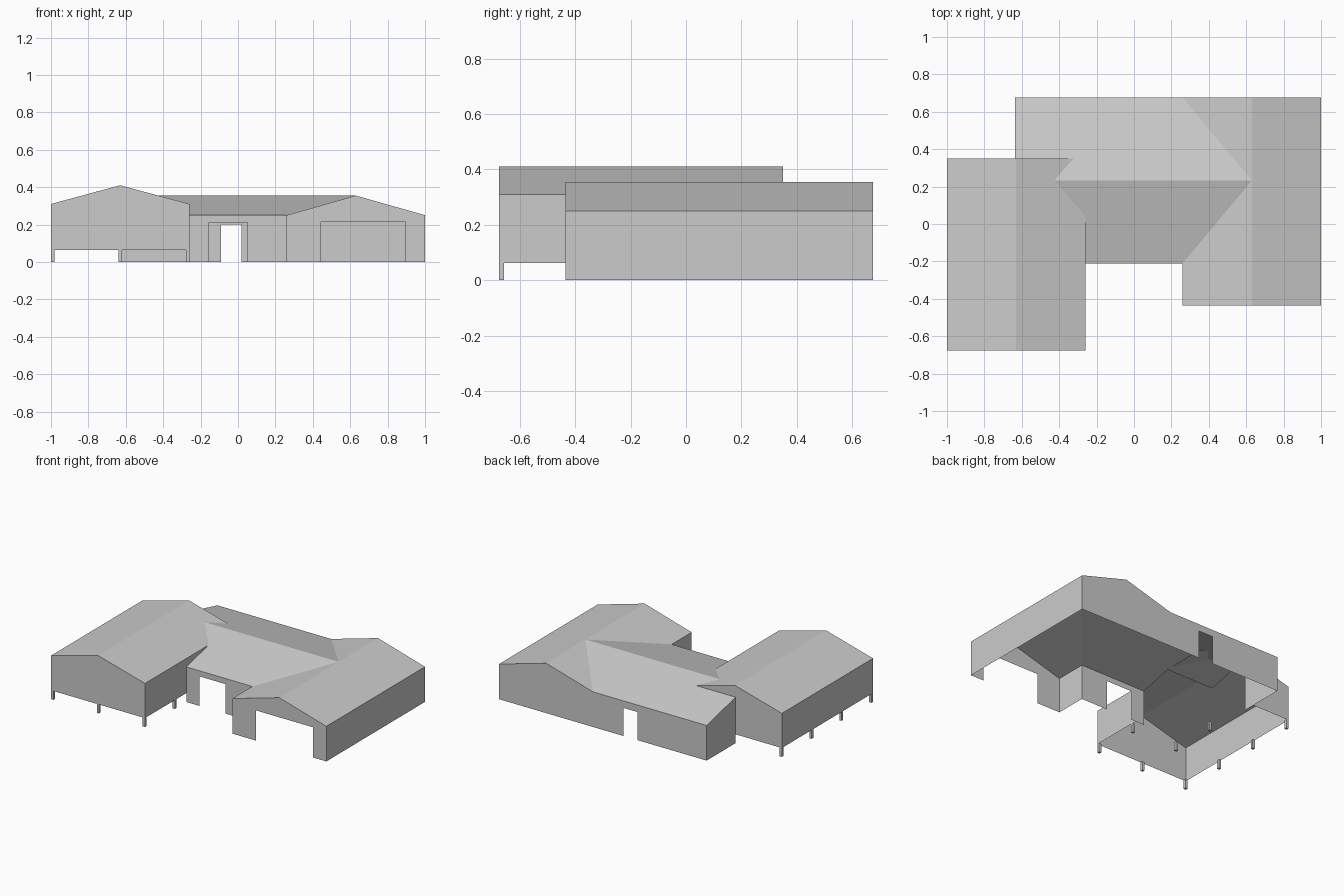
import bpy
from mathutils import Vector

cube = bpy.data.objects.get("Cube")
if cube:
    bpy.data.objects.remove(cube, do_unlink=True)

# Single plain grey for the whole house
grey = bpy.data.materials.new("plain_grey")
grey.use_nodes = True
colour = (0.6, 0.6, 0.6, 1)
grey.diffuse_color = colour
grey.node_tree.nodes["Principled BSDF"].inputs["Base Color"].default_value = colour

UP, FRONT, BACK = (0, 0, 1), (0, -1, 0), (0, 1, 0)
LEFT, RIGHT = (1, 0, 0), (-1, 0, 0)


def sheets(name, panels):
    """Build one object from (outward direction, corner points) panels."""
    verts, faces = [], []
    for outward, pts in panels:
        pts = [Vector(p) for p in pts]
        normal = Vector()
        for a, b in zip(pts, pts[1:] + pts[:1]):
            normal += a.cross(b)
        if normal.dot(Vector(outward)) < 0:
            pts.reverse()
        faces.append(range(len(verts), len(verts) + len(pts)))
        verts += pts
    mesh = bpy.data.meshes.new(name)
    mesh.from_pydata([tuple(v) for v in verts], [], [list(f) for f in faces])
    mesh.materials.append(grey)
    obj = bpy.data.objects.new(name, mesh)
    bpy.context.collection.objects.link(obj)
    return obj


def at_y(y, profile):
    return [(x, y, z) for x, z in profile]


def at_x(x, profile):
    return [(x, y, z) for y, z in profile]


def doorway(x0, x1, top):
    """Profile points that notch a ground-level opening, running from x0 to x1."""
    return [(x0, 0), (x0, top), (x1, top), (x1, 0)]


# Main dimensions
east, west = 1.0, -0.635          # ends of the hall
inner = 0.26                      # inner side of each wing
back, court, wing_front = 0.675, -0.21, -0.435
eave, ridge = 0.25, 0.355
wing_x = (east + inner) / 2       # wing ridge
hall_y = (back + court) / 2       # hall ridge
far, porch_front, porch_back = -1.0, -0.675, 0.35
base, high_eave, high_ridge = 0.063, 0.31, 0.41
mid = (far - inner) / 2           # raised block ridge


def hall_z(y):
    return ridge - (ridge - eave) * abs(y - hall_y) / (back - hall_y)


def raised_z(x):
    return high_ridge - (high_ridge - high_eave) * abs(x - mid) / (mid - far)


def raised_x(z):
    """Where the inner slope of the raised roof reaches height z."""
    return mid + (high_ridge - z) / (high_ridge - high_eave) * (mid - far)


# Walls of the hall and garage wing
cut_z = hall_z(porch_back)
sheets("hall_walls", [
    (BACK, at_y(back, [(west, 0)] + doorway(-0.09, 0.02, 0.2) +
                [(east, 0), (east, eave), (wing_x, ridge), (inner, eave), (west, eave)])),
    (FRONT, at_y(court, [(-inner, 0)] + doorway(-0.155, 0.05, 0.21) +
                 [(inner, 0), (inner, eave), (-inner, eave)])),
    (FRONT, at_y(wing_front, [(inner, 0)] + doorway(0.445, 0.895, 0.215) +
                 [(east, 0), (east, eave), (wing_x, ridge), (inner, eave)])),
    (LEFT, at_x(east, [(wing_front, 0), (back, 0), (back, eave), (wing_front, eave)])),
    (RIGHT, at_x(inner, [(wing_front, 0), (court, 0), (court, eave), (wing_front, eave)])),
    (RIGHT, at_x(west, [(porch_back, 0), (back, 0), (back, eave), (porch_back, cut_z)])),
])

# Roof of the hall and garage wing, meeting in two valleys
meet = (wing_x, hall_y, ridge)
step_y = 0.025
step_z = hall_z(step_y)
sheets("hall_roof", [
    (UP, [(east, wing_front, eave), (east, back, eave),
          (wing_x, back, ridge), (wing_x, wing_front, ridge)]),
    (UP, [(inner, wing_front, eave), (inner, court, eave), meet,
          (wing_x, wing_front, ridge)]),
    (UP, [(inner, back, eave), meet, (wing_x, back, ridge)]),
    (UP, [(inner, back, eave), meet, (west, hall_y, ridge), (west, back, eave)]),
    (UP, [(-inner, court, eave), (inner, court, eave), meet, (west, hall_y, ridge),
          (west, step_y, step_z), (-inner, step_y, step_z)]),
])

# Raised block: gabled walls, cut where they run into the hall
gable_top = [(-inner, high_eave), (mid, high_ridge), (far, high_eave)]
sheets("raised_walls", [
    (FRONT, at_y(porch_front, [(far, base), (-inner, base)] + gable_top)),
    (BACK, at_y(porch_back, [(far, base), (west, base), (west, cut_z),
                             (raised_x(cut_z), cut_z), (mid, high_ridge),
                             (far, high_eave)])),
    (RIGHT, at_x(far, [(porch_front, base), (porch_back, base),
                       (porch_back, high_eave), (porch_front, high_eave)])),
    (LEFT, at_x(-inner, [(porch_front, base), (court, base), (court, eave),
                         (step_y, step_z), (step_y, high_eave),
                         (porch_front, high_eave)])),
])
sheets("raised_roof", [
    (UP, [(x, porch_front, high_eave), (x, porch_back, high_eave),
          (mid, porch_back, high_ridge), (mid, porch_front, high_ridge)])
    for x in (far, -inner)
])

# Short square posts under the raised block, skipping those inside the hall
half = 0.009
for i, x in enumerate((far + half, mid, -inner - half)):
    for j in range(4 - i if i else 4):
        y = porch_front + half + j * (porch_back - porch_front - 2 * half) / 3
        bpy.ops.mesh.primitive_cube_add(size=1, location=(x, y, base / 2))
        post = bpy.context.object
        post.name = "post"
        post.scale = (2 * half, 2 * half, base)
        post.data.materials.append(grey)
